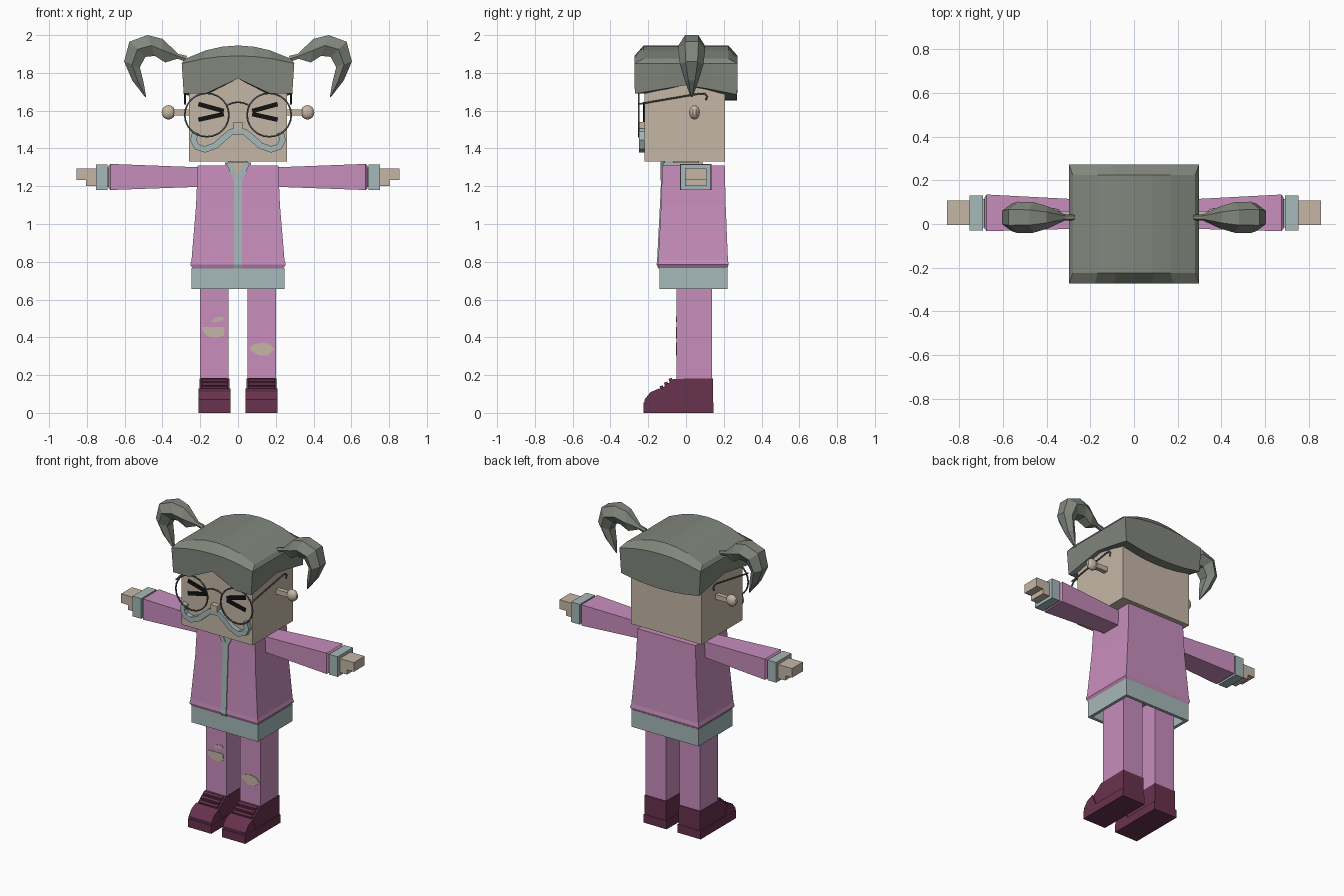
import bpy, bmesh, math
from mathutils import Vector

cube = bpy.data.objects.get("Cube")
if cube:
    bpy.data.objects.remove(cube)


def material(name, r, g, b):
    m = bpy.data.materials.new(name)
    m.use_nodes = True
    m.diffuse_color = (r, g, b, 1)
    m.node_tree.nodes["Principled BSDF"].inputs["Base Color"].default_value = (r, g, b, 1)
    return m


PINK = material("pink cloth", .58, .27, .51)
SKIN = material("skin", .56, .47, .38)
HAIR = material("grey hair", .22, .24, .205)
TRIM = material("pale teal trim", .38, .48, .48)
SHOE = material("maroon leather", .14, .032, .077)
BLACK = material("black", .006, .006, .006)
WIRE = material("dark wire", .09, .10, .095)


def mesh(name, verts, faces, mat):
    me = bpy.data.meshes.new(name)
    me.from_pydata([tuple(v) for v in verts], [], faces)
    bm = bmesh.new()
    bm.from_mesh(me)
    bmesh.ops.recalc_face_normals(bm, faces=bm.faces)
    bm.to_mesh(me)
    bm.free()
    me.materials.append(mat)
    ob = bpy.data.objects.new(name, me)
    bpy.context.collection.objects.link(ob)
    return ob


def loft(name, rings, mat, caps=True):
    n = len(rings[0])
    verts = [v for ring in rings for v in ring]
    faces = [(k * n + i, k * n + (i + 1) % n, (k + 1) * n + (i + 1) % n, (k + 1) * n + i)
             for k in range(len(rings) - 1) for i in range(n)]
    if caps:
        faces += [tuple(range(n)), tuple(range(len(verts) - n, len(verts)))]
    return mesh(name, verts, faces, mat)


def rect(x0, x1, y0, y1, z):
    return [(x0, y0, z), (x1, y0, z), (x1, y1, z), (x0, y1, z)]


def box(name, x, y, z, mat):
    return loft(name, [rect(*x, *y, h) for h in z], mat)


def side_rect(x, y0, y1, z0, z1):
    return [(x, y0, z0), (x, y1, z0), (x, y1, z1), (x, y0, z1)]


def plate(name, pts, y0, y1, mat):
    return loft(name, [[(x, y, z) for x, z in pts] for y in (y0, y1)], mat)


def ribbon(name, path, width, y0, y1, mat):
    pts = [Vector(p) for p in path]
    rings = []
    for i, p in enumerate(pts):
        t = (pts[min(i + 1, len(pts) - 1)] - pts[max(i - 1, 0)]).normalized()
        a, b = (p + Vector((-t.y, t.x)) * s * width / 2 for s in (1, -1))
        rings.append([(a.x, y0, a.y), (b.x, y0, b.y), (b.x, y1, b.y), (a.x, y1, a.y)])
    return loft(name, rings, mat)


def wire(name, pts, mat, cyclic=False, radius=.005):
    cu = bpy.data.curves.new(name, "CURVE")
    cu.dimensions = "3D"
    cu.bevel_depth = radius
    cu.bevel_resolution = 1
    cu.use_fill_caps = True
    sp = cu.splines.new("POLY")
    sp.points.add(len(pts) - 1)
    for q, p in zip(sp.points, pts):
        q.co = (*p, 1)
    sp.use_cyclic_u = cyclic
    cu.materials.append(mat)
    ob = bpy.data.objects.new(name, cu)
    bpy.context.collection.objects.link(ob)
    bpy.ops.object.select_all(action="DESELECT")
    ob.select_set(True)
    bpy.context.view_layer.objects.active = ob
    bpy.ops.object.convert(target="MESH")


# Head, nose and neck
box("head", (-.26, .26), (-.22, .207), (1.33, 1.84), SKIN)
box("nose", (-.025, .025), (-.255, -.21), (1.5, 1.54), SKIN)
box("neck", (-.05, .05), (-.07, .07), (1.27, 1.34), SKIN)

# Hair cap: arched top, chamfer, skirt with a wavy hem
U = (-1, -.6, -.3, 0, .3, .6, 1)
V = (-1, -.45, 0, .45, 1)


def hem(u, v):
    if v == -1:
        return 1.69 + .08 * max(0, 1 - abs(u) / .6)
    if v == 1:
        return 1.655 + .03 * u * u
    return 1.735 - .1 * v * v


nu, nv = len(U), len(V)
verts = [(.28 * u, .225 * v, 1.945 - .07 * u * u) for v in V for u in U]
faces = [(j * nu + i, j * nu + i + 1, (j + 1) * nu + i + 1, (j + 1) * nu + i)
         for j in range(nv - 1) for i in range(nu - 1)]
border = ([(i, 0) for i in range(nu)] + [(nu - 1, j) for j in range(1, nv)]
          + [(i, nv - 1) for i in range(nu - 2, -1, -1)] + [(0, j) for j in range(nv - 2, 0, -1)])
previous = [j * nu + i for i, j in border]
levels = [(.298, .273, lambda u, v: 1.89 - .04 * u * u), (.287, .271, hem), (.25, .2, hem)]
for sx, sy, height in levels:
    start = len(verts)
    verts += [(sx * U[i], sy * V[j], height(U[i], V[j])) for i, j in border]
    ring = list(range(start, len(verts)))
    faces += [(previous[k - 1], previous[k], ring[k], ring[k - 1]) for k in range(len(ring))]
    previous = ring
mesh("hair_cap", verts, faces, HAIR)

# Pigtail sections: outer x z, inner x z, half depth
TAIL = [(.27, 1.89, .28, 1.86, .012), (.315, 1.90, .32, 1.875, .015), (.40, 1.98, .385, 1.855, .05),
        (.48, 2.0, .44, 1.89, .07), (.575, 1.965, .49, 1.885, .072), (.603, 1.86, .52, 1.83, .062),
        (.56, 1.76, .50, 1.75, .035), (.492, 1.672, .486, 1.672, .005)]

# Jacket, hem band, collar and zip
JACKET = [(.765, .24, -.142, .218), (.785, .253, -.15, .226), (.81, .246, -.147, .222),
          (1.1, .222, -.132, .21), (1.31, .213, -.125, .205)]
loft("jacket", [rect(-w, w, f, b, z) for z, w, f, b in JACKET], PINK)
loft("hem_band", [rect(-.225, .225, -.12, .2, .7), rect(-.225, .225, -.12, .2, .655),
                  rect(-.245, .245, -.14, .22, .655), rect(-.245, .245, -.14, .22, .768),
                  rect(-.225, .225, -.12, .2, .768), rect(-.225, .225, -.12, .2, .7)], TRIM, False)
box("collar", (-.07, .07), (-.122, .09), (1.29, 1.325), TRIM)
loft("zip_strip", [rect(-.02, .02, f - .006, f + .02, min(z, 1.25)) for z, w, f, b in JACKET], TRIM)
plate("throat", [(0, 1.24), (.04, 1.328), (-.04, 1.328)], -.13, -.11, SKIN)

# Bridge of the glasses
wire("glasses_bridge", [(.055 * k, -.25, 1.645 - .015 * k * k) for k in (-1, -.5, 0, .5, 1)], WIRE)

for side, s in (("left", 1), ("right", -1)):
    # Pigtail
    rings = []
    for ox, oz, ix, iz, h in TAIL:
        mx, mz = (ox + ix) / 2, (oz + iz) / 2
        cy = .03
        rings.append([(s * x, cy + d * h, z) for x, z, d in
                      ((ox, oz, .5), (mx, mz, 1), (ix, iz, .5), (ix, iz, -.5), (mx, mz, -1), (ox, oz, -.5))])
    loft(side + "_pigtail", rings, HAIR)

    # Ear knob on a stem
    box(side + "_ear_stem", sorted((s * .25, s * .36)), (.03, .06), (1.575, 1.607), SKIN)
    bpy.ops.mesh.primitive_uv_sphere_add(segments=10, ring_count=8, radius=1, location=(s * .368, .045, 1.591))
    ear = bpy.context.object
    ear.name = side + "_ear"
    ear.scale = (.038, .028, .038)
    ear.data.materials.append(SKIN)
    bpy.ops.object.shade_smooth_by_angle()

    # Squinting eye
    for part, z0, z1 in (("upper", 1.635, 1.598), ("lower", 1.552, 1.582)):
        ribbon(f"{side}_eye_{part}", [(s * .21, z0), (s * .075, z1)], .024, -.227, -.218, BLACK)

    # Glasses
    circle = [(s * .165 + .117 * math.cos(a), -.25, 1.577 + .115 * math.sin(a))
              for a in (k * math.tau / 24 for k in range(24))]
    wire(side + "_lens_rim", circle, WIRE, True)
    wire(side + "_temple", [(s * .28, y, z) for y, z in
                            ((-.25, 1.635), (.07, 1.69), (.1, 1.69), (.112, 1.675), (.105, 1.655))], WIRE)

    # Moustache half
    ribbon(side + "_moustache", [(0, 1.492), (s * .035, 1.488), (s * .075, 1.455), (s * .12, 1.415),
                                 (s * .175, 1.395), (s * .22, 1.41), (s * .236, 1.445), (s * .225, 1.485)],
           .034, -.25, -.215, TRIM)
    ribbon(side + "_zip_flap", [(s * .008, 1.235), (s * .05, 1.326)], .028, -.134, -.11, TRIM)

    # Arm, cuff and hand
    loft(side + "_sleeve", [side_rect(s * .2, -.02, .11, 1.197, 1.3), side_rect(s * .675, -.033, .135, 1.18, 1.318),
                            side_rect(s * .685, -.02, .12, 1.188, 1.308)], PINK)
    loft(side + "_cuff", [side_rect(s * x, -.03, .13, 1.18, 1.314) for x in (.69, .753)], TRIM)
    loft(side + "_wrist", [side_rect(s * x, -.015, .115, 1.195, 1.3) for x in (.68, .7)], TRIM)
    loft(side + "_fingers", [side_rect(s * x, -.005, .108, 1.232, 1.293) for x in (.74, .855)], SKIN)
    loft(side + "_palm", [side_rect(s * x, -.005, .108, 1.2, 1.235) for x in (.74, .805)], SKIN)

    # Leg and shoe
    box(side + "_leg", sorted((s * .05, s * .2)), (-.05, .138), (.05, .77), PINK)
    upper = [(-.215, .04), (-.215, .07), (-.185, .105), (-.135, .125), (-.065, .18), (.143, .183), (.143, .04)]
    loft(side + "_shoe", [[(s * x, y, z) for y, z in upper] for x in (.046, .204)], SHOE)
    box(side + "_sole", sorted((s * .04, s * .21)), (-.224, .146), (0, .055), SHOE)
    loft(side + "_toe_cap", [[(s * x, y, z) for y, z in
         ((-.22, .05), (-.22, .07), (-.188, .11), (-.14, .13), (-.11, .05))] for x in (.041, .209)], SHOE)
    for k in range(3):
        y, z = -.128 + .024 * k, .134 + .02 * k
        loft(f"{side}_lace_{k + 1}", [[(s * x, y + dy, z + dz) for dy, dz in
             ((-.008, -.01), (-.012, .006), (.006, .012), (.008, 0))] for x in (.055, .195)], SHOE)

# Torn patches on the trousers
TEARS = {
    "right_knee_tear": [(-.19, .455), (-.07, .455), (-.075, .41), (-.12, .395), (-.16, .405), (-.185, .43)],
    "right_small_tear": [(-.14, .482), (-.12, .505), (-.08, .51), (-.075, .495), (-.1, .483)],
    "left_knee_tear": [(.06, .345), (.09, .365), (.13, .372), (.175, .36), (.192, .335), (.16, .305), (.11, .305), (.075, .325)],
}
for name, outline in TEARS.items():
    plate(name, outline, -.054, -.046, SKIN)
